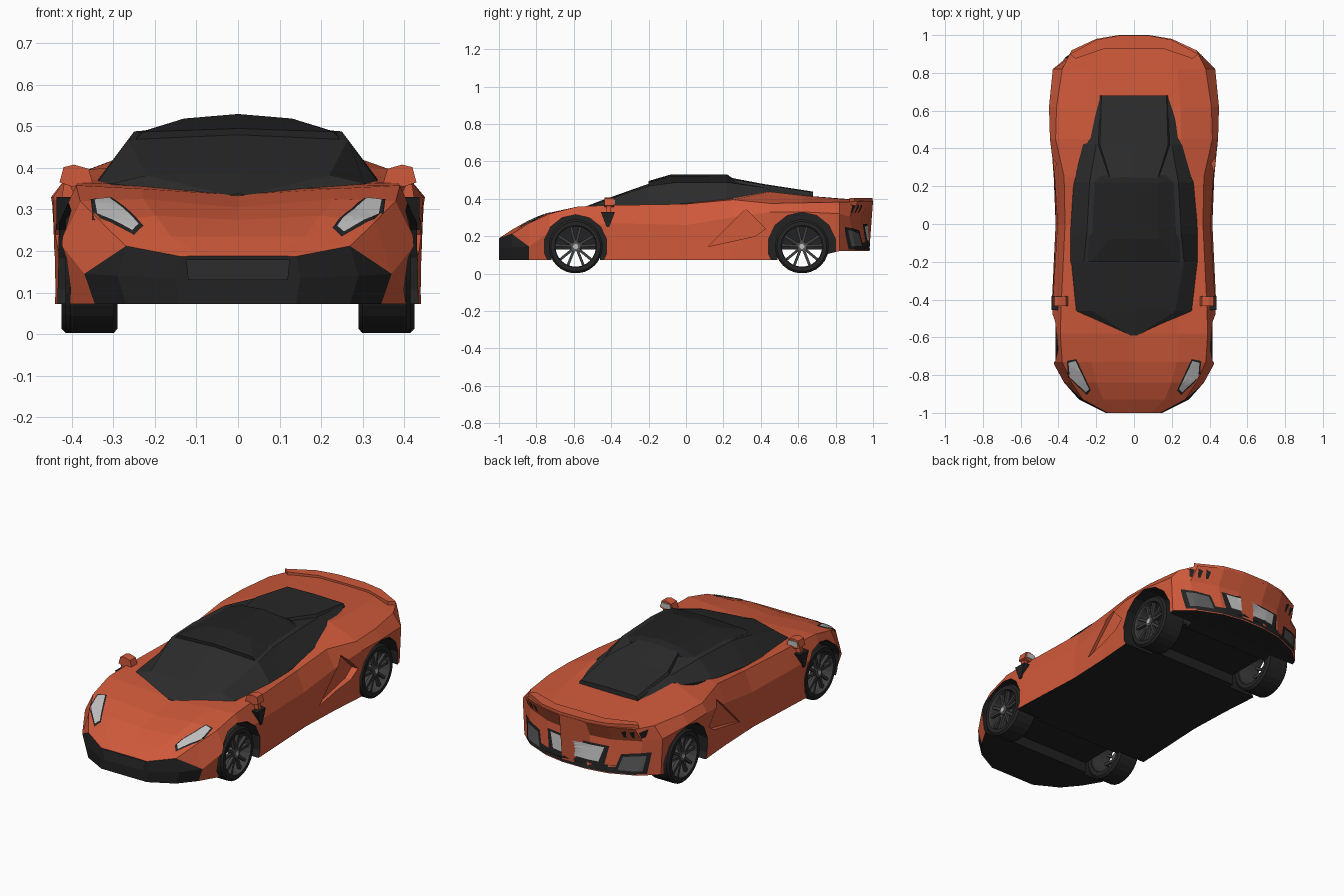
import bpy, bmesh, math
from mathutils import Vector
from mathutils.bvhtree import BVHTree

if "Cube" in bpy.data.objects:
    bpy.data.objects.remove(bpy.data.objects["Cube"])


def material(name, *rgb):
    m = bpy.data.materials.new(name)
    m.diffuse_color = (*rgb, 1)
    m.use_nodes = True
    m.node_tree.nodes["Principled BSDF"].inputs["Base Color"].default_value = m.diffuse_color
    return m


ORANGE = material("orange paint", 0.62, 0.10, 0.043)
BLACK = material("black trim", 0.016, 0.016, 0.017)
GLASS = material("dark glass", 0.025, 0.025, 0.026)
TYRE = material("tyre rubber", 0.018, 0.018, 0.018)
RIM = material("dark rim", 0.05, 0.05, 0.052)
GREY = material("grey mesh", 0.10, 0.10, 0.10)
SILVER = material("light silver", 0.52, 0.52, 0.52)


def make(name, verts, faces, mats, idx=None):
    mesh = bpy.data.meshes.new(name)
    mesh.from_pydata(verts, [], faces)
    for m in mats:
        mesh.materials.append(m)
    for p in mesh.polygons:
        p.material_index = idx[p.index] if idx else 0
    bm = bmesh.new()
    bm.from_mesh(mesh)
    bmesh.ops.recalc_face_normals(bm, faces=bm.faces)
    bm.to_mesh(mesh)
    bm.free()
    ob = bpy.data.objects.new(name, mesh)
    bpy.context.collection.objects.link(ob)
    return ob


def loft(name, halves, mats, rule=lambda i, j: 0):
    """Skin mirrored half sections, each running bottom centre to top centre."""
    k = len(halves[0])
    n = 2 * (k - 1)
    verts, faces, idx = [], [], []
    for h in halves:
        verts += h + [(-x, y, z) for x, y, z in h[-2:0:-1]]
    for i in range(len(halves) - 1):
        for j in range(n):
            a, b = i * n + j, i * n + (j + 1) % n
            c, d = b + n, a + n
            s = j if j < k - 1 else n - 1 - j
            if rule(i, s) == 2:      # split diagonally: black below, orange above
                lo, hi = ((a, b), (d, c)) if j < k - 1 else ((b, a), (c, d))
                faces += [(lo[0], hi[0], lo[1]), (lo[1], hi[0], hi[1])]
                idx += [1, 0]
            else:
                faces.append((a, b, c, d))
                idx.append(rule(i, s))
    faces += [tuple(range(n)), tuple(range(len(verts) - n, len(verts)))]
    idx += [rule(0, 0), 0]
    return make(name, verts, faces, mats, idx)


def prism(name, pts, axis, a, b, mats, slot=0):
    place = {"x": lambda p, t: (t, p[0], p[1]), "y": lambda p, t: (p[0], t, p[1]),
             "z": lambda p, t: (p[0], p[1], t)}[axis]
    n = len(pts)
    verts = [place(p, t) for t in (a, b) for p in pts]
    faces = [tuple(range(n)), tuple(range(n, 2 * n))]
    faces += [(i, (i + 1) % n, n + (i + 1) % n, n + i) for i in range(n)]
    return make(name, verts, faces, mats, [slot] * len(faces))


def circle(y, z, r, n):
    return [(y + r * math.cos(math.tau * (i + .5) / n), z + r * math.sin(math.tau * (i + .5) / n))
            for i in range(n)]


# Body shell: y, sill width, crease width, crease z, shoulder width, shoulder z, hood z, centre z
STATIONS = [
    (-1.00, .14, .15, .135, .14, .187, .188, .188),
    (-.93, .27, .29, .14, .27, .212, .235, .235),
    (-.84, .345, .37, .145, .33, .27, .285, .275),
    (-.73, .41, .43, .22, .38, .32, .325, .305),
    (-.58, .43, .435, .26, .39, .358, .35, .335),
    (-.42, .435, .43, .27, .385, .365, .36, .35),
    (0.0, .415, .405, .26, .365, .372, .37, .37),
    (.25, .425, .42, .30, .37, .395, .41, .40),
    (.45, .44, .445, .33, .415, .375, .438, .43),
    (.62, .445, .45, .33, .41, .378, .418, .415),
    (.82, .42, .43, .32, .38, .382, .40, .402),
    (.92, .33, .345, .305, .33, .385, .392, .395),
    (.98, .19, .20, .30, .20, .388, .392, .393),
    (1.0, .075, .08, .30, .08, .388, .39, .39),
]
halves = []
for y, wb, w, zm, ws, zs, zi, zc in STATIONS:
    zb = .072 if y < .8 else .12
    tuck = .045 if y > .9 else 0
    low = .02 if y > .9 else 0
    halves.append([(0, y - low, zb), (wb, y - low, zb), (w, y - tuck, zm), (ws, y, zs),
                   (ws * .6, y, zi), (0, y, zc)])


def body_rule(i, s):
    if s == 0 or (i == 0 and s < 3) or (i == 1 and s == 1):
        return 1
    return 2 if (i, s) == (1, 2) else 0


body = loft("body_shell", halves, [ORANGE, BLACK], body_rule)
bm = bmesh.new()
bm.from_mesh(body.data)
surface = BVHTree.FromBMesh(bm)
bm.free()

# Wheel arches, axle tunnels and side intakes cut from the body
cutters = []
PAIR = [ORANGE, BLACK]
for y, r in ((-.59, .17), (.62, .183)):
    for s in (1, -1):
        cutters.append(prism("arch_cutter", circle(y, .145, r, 14), "x", .27 * s, .6 * s, PAIR, 1))
    box = [(y - .13, 0), (y + .13, 0), (y + .13, .13), (y - .13, .13)]
    cutters.append(prism("tunnel_cutter", box, "x", -.3, .3, PAIR, 1))
for s in (1, -1):
    cutters.append(prism("intake_cutter", [(.12, .145), (.32, .345), (.425, .24), (.37, .2)],
                         "x", .402 * s, .6 * s, PAIR, 0))
bpy.context.view_layer.objects.active = body
for c in cutters:
    m = body.modifiers.new("cut", "BOOLEAN")
    m.operation, m.solver, m.object = "DIFFERENCE", "EXACT", c
    bpy.ops.object.modifier_apply(modifier=m.name)
    bpy.data.objects.remove(c)


# Cabin glass, raised roof and engine cover: y, base w, base z, edge w, edge z, centre z
def canopy(name, rows, mat):
    return loft(name, [[(0, y, zb - .03), (wb, y, zb - .03), (wb, y, zb), (wt, y, zt), (0, y, zc)]
                       for y, wb, zb, wt, zt, zc in rows], [mat])


canopy("cabin_glass", [(-.59, .03, .33, .02, .334, .338), (-.46, .305, .362, .22, .382, .388),
                       (-.2, .337, .366, .265, .468, .48), (-.05, .337, .372, .25, .488, .51),
                       (.22, .32, .392, .235, .488, .508), (.42, .27, .425, .20, .46, .468),
                       (.68, .18, .41, .17, .426, .43)], GLASS)
canopy("roof_panel", [(-.2, .245, .47, .23, .487, .495), (-.08, .24, .485, .13, .519, .53),
                      (.22, .225, .485, .13, .517, .53), (.26, .21, .475, .13, .495, .502)], BLACK)
canopy("engine_cover", [(.24, .13, .49, .125, .505, .512), (.42, .19, .46, .18, .474, .478),
                        (.68, .18, .42, .172, .434, .438)], GLASS)


# Thin plates draped over the body along a viewing direction
def plate(name, pts, axis, mat, off=.004):
    d = {"top": Vector((0, 0, -1)), "back": Vector((0, -1, 0)), "front": Vector((0, 1, 0))}[axis]
    b = bmesh.new()
    b.faces.new([b.verts.new((p[0], p[1], 0) if axis == "top" else (p[0], 0, p[1])) for p in pts])
    bmesh.ops.triangulate(b, faces=b.faces[:])
    bmesh.ops.subdivide_edges(b, edges=b.edges[:], cuts=4, use_grid_fill=True)
    for v in b.verts:
        hit = surface.ray_cast(v.co - d * 2, d)[0]
        if hit:
            v.co = hit - d * off
    bmesh.ops.recalc_face_normals(b, faces=b.faces)
    if sum((f.normal.dot(d) for f in b.faces)) > 0:
        bmesh.ops.reverse_faces(b, faces=b.faces)
    mesh = bpy.data.meshes.new(name)
    b.to_mesh(mesh)
    b.free()
    mesh.materials.append(mat)
    bpy.context.collection.objects.link(bpy.data.objects.new(name, mesh))


plate("front_grille", [(-.12, .13), (.12, .13), (.125, .18), (-.125, .18)], "front", GLASS)
plate("rear_lower_trim", [(-.33, .125), (.33, .125), (.3, .165), (-.3, .165)], "back", BLACK, .003)
plate("rear_plate_frame", [(-.17, .16), (.17, .16), (.19, .265), (-.19, .265)], "back", BLACK, .004)
plate("rear_plate", [(-.14, .175), (.14, .175), (.165, .255), (-.165, .255)], "back", SILVER, .008)
for s in (1, -1):
    def side(pts):
        return [(x * s, v) for x, v in pts]
    plate("headlight_frame", side([(.25, -.905), (.35, -.81), (.355, -.725), (.305, -.715), (.228, -.88)]),
          "top", BLACK, .003)
    plate("headlight", side([(.255, -.893), (.34, -.81), (.347, -.735), (.31, -.725), (.238, -.875)]),
          "top", SILVER, .006)
    plate("rear_vent_frame", side([(.22, .13), (.37, .13), (.39, .25), (.25, .23)]), "back", BLACK, .005)
    plate("rear_vent", side([(.24, .145), (.355, .145), (.37, .232), (.262, .217)]), "back", GREY, .009)
    for x in (.27, .31, .35):      # three-pronged tail lights
        plate("tail_light", side([(x - .006, .325), (x + .006, .325), (x + .016, .37), (x - .01, .36)]),
              "back", BLACK, .004)

    # Door mirrors with stalk, mount and reflecting face
    prism("mirror_shell", side([(.35, .365), (.36, .398), (.395, .408), (.42, .402), (.43, .365), (.4, .355)]),
          "y", -.435, -.385, [ORANGE])
    prism("mirror_face", side([(.36, .368), (.365, .395), (.415, .396), (.422, .37)]), "y", -.384, -.38, [SILVER])
    prism("mirror_stalk", side([(.375, .30), (.405, .36), (.42, .36), (.428, .30)]), "y", -.425, -.40, [ORANGE])
    prism("mirror_mount", [(-.455, .33), (-.38, .33), (-.41, .25), (-.425, .25)], "x", .40 * s, .437 * s, [BLACK])

# Rear spoiler lip
outer = [(-.34, .90), (-.2, .975), (-.08, .998), (.08, .998), (.2, .975), (.34, .90)]
prism("spoiler_lip", outer + [(.31, .875), (.15, .93), (-.15, .93), (-.31, .875)], "z", .385, .405, [ORANGE])


# Wheels: hollow tyre barrel, twin spokes and hub
def wheel(name, s, yc, x0, x1):
    zc, n = .145, 28
    verts, faces, idx = [], [], []
    prof = [(x0, .11), (x0, .133), (x0 + .01, .144), (x1 - .01, .144), (x1, .133), (x1, .112),
            (x1 - .012, .108), (x0 + .012, .108)]
    k = len(prof)
    for i in range(n):
        a = math.tau * (i + .5) / n
        verts += [(s * x, yc + r * math.cos(a), zc + r * math.sin(a)) for x, r in prof]
        for j in range(k):
            e, f = i * k, (i + 1) % n * k
            faces.append((e + j, e + (j + 1) % k, f + (j + 1) % k, f + j))
            idx.append(1 if j in (5, 6) else 0)
    make(name + "_tyre", verts, faces, [TYRE, RIM], idx)
    for q in range(5):
        for t in (-.16, .16):
            a = math.pi / 2 + math.tau * q / 5
            ends = ((.015, a + t, .007), (.111, a + t * 1.5, .007))
            pts = []
            for (r, b, h), sg in ((ends[0], 1), (ends[0], -1), (ends[1], -1), (ends[1], 1)):
                pts.append((yc + r * math.cos(b) - sg * h * math.sin(b), zc + r * math.sin(b) + sg * h * math.cos(b)))
            prism(name + "_spoke", pts, "x", s * (x1 - .03), s * (x1 - .012), [RIM])
    prism(name + "_hub", circle(yc, zc, .026, 10), "x", s * (x1 - .05), s * (x1 - .008), [GREY])
    prism(name + "_cap", circle(yc, zc, .014, 8), "x", s * (x1 - .01), s * (x1 - .004), [SILVER])


for s, label in ((1, "right"), (-1, "left")):
    wheel("front_" + label, s, -.59, .29, .415)
    wheel("rear_" + label, s, .62, .29, .425)
